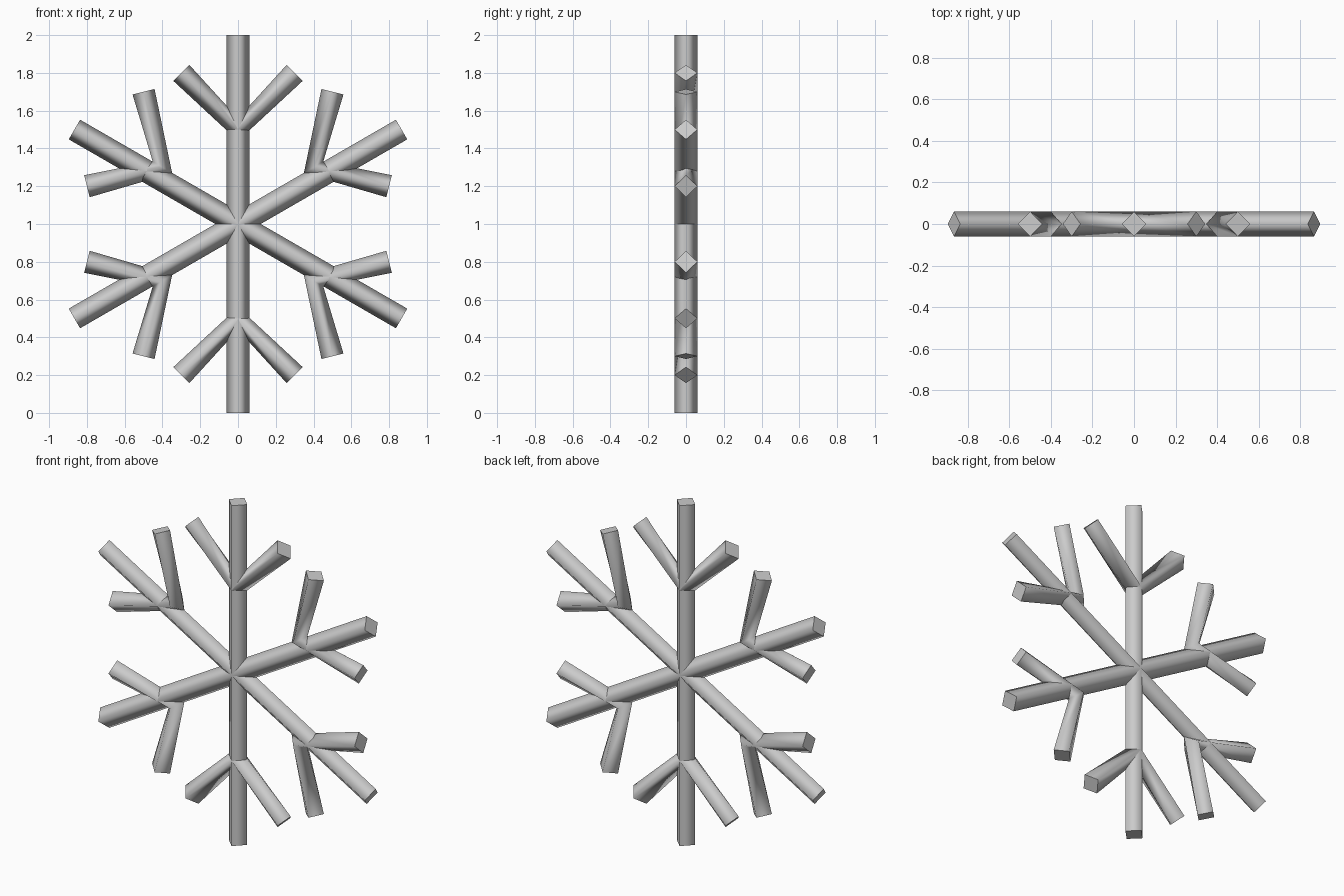
import bpy, bmesh, math
from mathutils import Vector

if "Cube" in bpy.data.objects:
    bpy.data.objects.remove(bpy.data.objects["Cube"])

R = 0.06                      # half diagonal of the square bar section
Y = Vector((0, 1, 0))

grey = bpy.data.materials.new("plain grey")
grey.diffuse_color = (0.6, 0.6, 0.6, 1)
grey.use_nodes = True
grey.node_tree.nodes["Principled BSDF"].inputs["Base Color"].default_value = grey.diffuse_color


def bar(name, points):
    """Sweep a four-sided diamond section along a path in the x-z plane."""
    pts = [Vector((x, 0, z)) for x, z in points]
    bm = bmesh.new()
    rings = []
    for i, p in enumerate(pts):
        t = Vector()
        if i > 0:
            t += (p - pts[i - 1]).normalized()
        if i < len(pts) - 1:
            t += (pts[i + 1] - p).normalized()
        side = Y.cross(t.normalized())
        rings.append([bm.verts.new(p + d * R) for d in (side, Y, -side, -Y)])
    for a, b in zip(rings, rings[1:]):
        for k in range(4):
            f = bm.faces.new((a[k], a[(k + 1) % 4], b[(k + 1) % 4], b[k]))
            f.smooth = True
    # flat end caps with sharp rims
    for cap in (rings[0], rings[-1]):
        f = bm.faces.new(cap)
        for e in f.edges:
            e.smooth = False
    bmesh.ops.recalc_face_normals(bm, faces=bm.faces)
    me = bpy.data.meshes.new(name)
    bm.to_mesh(me)
    bm.free()
    me.materials.append(grey)
    ob = bpy.data.objects.new(name, me)
    bpy.context.collection.objects.link(ob)


# three long bars crossing in the middle
for deg in (90, 30, 150):
    c, s = math.cos(math.radians(deg)), math.sin(math.radians(deg))
    bar("long_arm", [(-c, 1 - s), (c, 1 + s)])

# V-shaped twigs, mirrored up/down and left/right (z measured from the centre)
for v in (1, -1):
    bar("end_twig", [(-0.3, 1 + 0.8 * v), (0, 1 + 0.5 * v), (0.3, 1 + 0.8 * v)])
    for h in (1, -1):
        bar("side_twig", [(0.5 * h, 1 + 0.7 * v), (0.4 * h, 1 + 0.3 * v),
                          (0.8 * h, 1 + 0.2 * v)])
